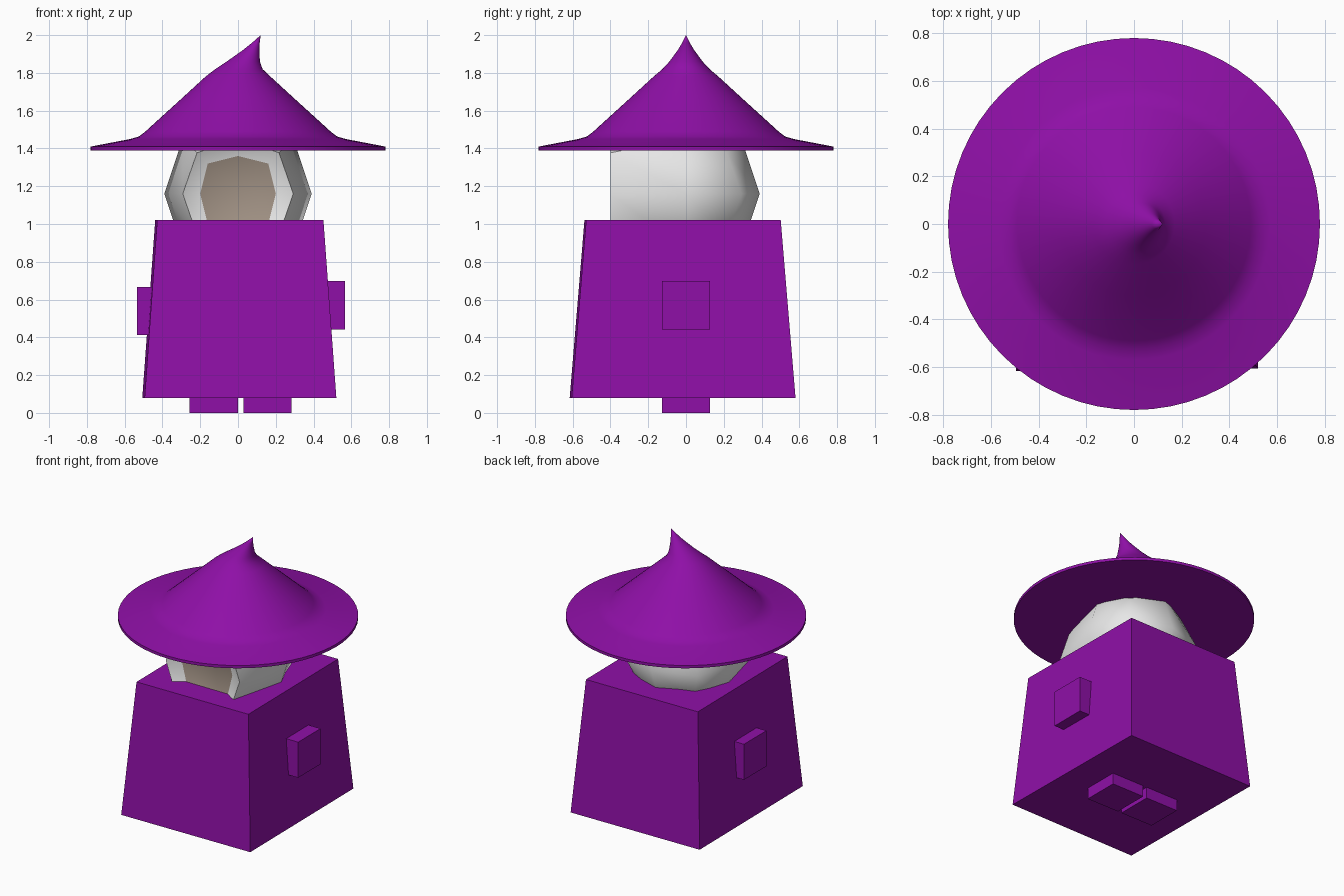
import bpy
import bmesh
import math
from mathutils import Matrix

if "Cube" in bpy.data.objects:
    bpy.data.objects.remove(bpy.data.objects["Cube"], do_unlink=True)


def make_material(name, rgb):
    mat = bpy.data.materials.new(name)
    mat.use_nodes = True
    mat.diffuse_color = (*rgb, 1)
    mat.node_tree.nodes["Principled BSDF"].inputs["Base Color"].default_value = (*rgb, 1)
    return mat


purple = make_material("purple cloth", (0.275, 0.005, 0.386))
white = make_material("white hood", (0.8, 0.8, 0.8))
tan = make_material("tan face", (0.36, 0.29, 0.235))


def finish(bm, name, *mats, smooth_angle=None):
    bmesh.ops.recalc_face_normals(bm, faces=bm.faces)
    mesh = bpy.data.meshes.new(name)
    bm.to_mesh(mesh)
    bm.free()
    for mat in mats:
        mesh.materials.append(mat)
    obj = bpy.data.objects.new(name, mesh)
    bpy.context.collection.objects.link(obj)
    if smooth_angle:
        bpy.ops.object.select_all(action="DESELECT")
        obj.select_set(True)
        bpy.context.view_layer.objects.active = obj
        bpy.ops.object.shade_smooth_by_angle(angle=math.radians(smooth_angle))
    return obj


def box(name, center, size):
    bm = bmesh.new()
    bmesh.ops.create_cube(bm, size=1, matrix=Matrix.Translation(center) @ Matrix.Diagonal((*size, 1)))
    return finish(bm, name, purple)


# Robe: a tapered box, turned very slightly
bm = bmesh.new()
bmesh.ops.create_cube(bm, size=1)
for v in bm.verts:
    top = v.co.z > 0
    v.co.x *= 0.88 if top else 1.015
    v.co.y *= 1.03 if top else 1.185
    v.co.z = 1.02 if top else 0.08
bmesh.ops.rotate(bm, verts=bm.verts, matrix=Matrix.Rotation(math.radians(0.6), 3, "Z"))
bmesh.ops.translate(bm, verts=bm.verts, vec=(0.007, -0.018, 0))
finish(bm, "robe", purple)

# Hands and feet: equal cubes sunk into the robe
CUBE = (0.255,) * 3
box("left_hand", (0.438, 0, 0.57), CUBE)
box("right_hand", (-0.408, -0.018, 0.54), CUBE)
box("left_foot", (0.157, 0, 0.1275), CUBE)
box("right_foot", (-0.128, 0, 0.1275), CUBE)

# Hood: a rounded cube with a flat open front and a sunken face
RADII = {1: 0.39, 2: 0.2925, 3: 0.217}
bm = bmesh.new()
bmesh.ops.create_cube(bm, size=2)
bmesh.ops.subdivide_edges(bm, edges=bm.edges, cuts=1, use_grid_fill=True)
for v in bm.verts:
    v.co *= RADII[sum(abs(c) > 0.5 for c in v.co)]
for v in bm.verts:
    if v.co.y < -0.1:
        v.co.y = -0.4
front = [f for f in bm.faces if f.calc_center_median().y < -0.39]
bmesh.ops.inset_region(bm, faces=front, thickness=0.05)
for v in {v for f in front for v in f.verts}:
    x, z = v.co.x, v.co.z
    reach = 0.16 if min(abs(x), abs(z)) > 0.05 else 0.2
    v.co.x = math.copysign(reach, x) if abs(x) > 0.05 else 0
    v.co.z = math.copysign(reach, z) if abs(z) > 0.05 else 0
    v.co.y = -0.35
for f in front:
    f.material_index = 1
bmesh.ops.translate(bm, verts=bm.verts, vec=(0, 0, 1.16))
finish(bm, "hood", white, tan, smooth_angle=50)

# Hat: rings of (radius, height, sideways shift) with a bent tip
RINGS = [(0.78, 1.39, 0), (0.78, 1.41, 0), (0.57, 1.45, 0), (0.525, 1.463, 0),
         (0.49, 1.49, 0), (0.3, 1.663, 0), (0.17, 1.782, 0), (0.125, 1.82, 0.005),
         (0.088, 1.86, 0.028), (0.044, 1.92, 0.069), (0.02, 1.96, 0.095)]
SIDES = 64
bm = bmesh.new()
loops = []
for radius, height, shift in RINGS:
    loops.append([bm.verts.new((shift + radius * math.cos(math.tau * i / SIDES),
                                radius * math.sin(math.tau * i / SIDES), height))
                  for i in range(SIDES)])
for low, high in zip(loops, loops[1:]):
    for i in range(SIDES):
        j = (i + 1) % SIDES
        bm.faces.new((low[i], low[j], high[j], high[i]))
tip = bm.verts.new((0.12, 0, 2))
for i in range(SIDES):
    bm.faces.new((loops[-1][i], loops[-1][(i + 1) % SIDES], tip))
bm.faces.new(loops[0])
finish(bm, "hat", purple, smooth_angle=50)
